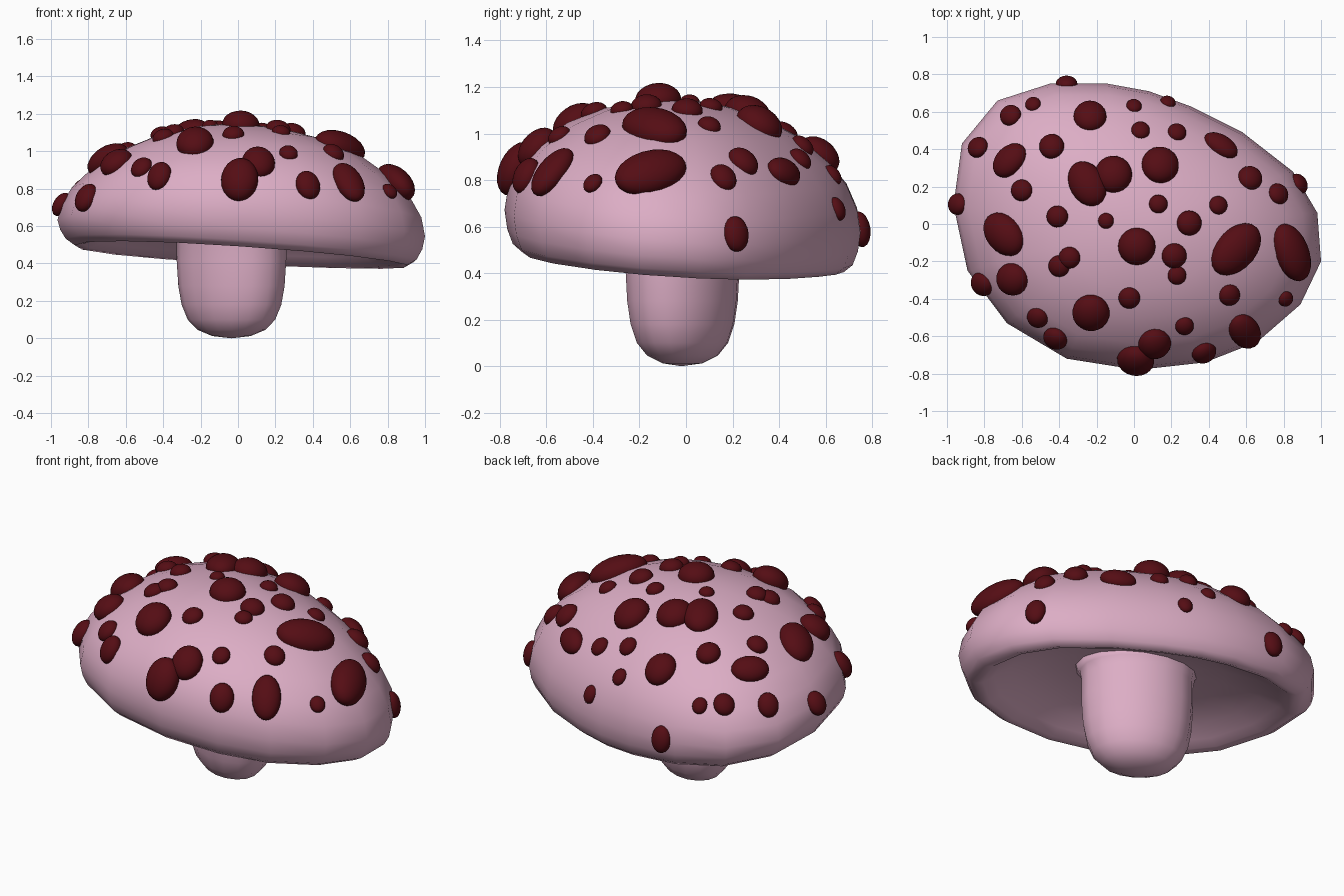
import bpy, bmesh
from mathutils import Vector, Matrix
from mathutils.bvhtree import BVHTree
from math import cos, sin, tau, radians

if "Cube" in bpy.data.objects:
    bpy.data.objects.remove(bpy.data.objects["Cube"])


def material(name, color):
    m = bpy.data.materials.new(name)
    m.diffuse_color = (*color, 1)
    m.use_nodes = True
    m.node_tree.nodes["Principled BSDF"].inputs["Base Color"].default_value = m.diffuse_color
    return m


def finish(bm, name, mat):
    bmesh.ops.recalc_face_normals(bm, faces=bm.faces)
    for f in bm.faces:
        f.smooth = True
    me = bpy.data.meshes.new(name)
    bm.to_mesh(me)
    me.materials.append(mat)
    ob = bpy.data.objects.new(name, me)
    bpy.context.collection.objects.link(ob)
    return ob


def skin(bm, rings):
    """Bridge consecutive vertex rings; a ring of one vertex is a pole."""
    loops = [[bm.verts.new(p) for p in ring] for ring in rings]
    for a, b in zip(loops, loops[1:]):
        n = max(len(a), len(b))
        for i in range(n):
            j = (i + 1) % n
            if len(a) == 1:
                bm.faces.new((a[0], b[i], b[j]))
            elif len(b) == 1:
                bm.faces.new((a[i], a[j], b[0]))
            else:
                bm.faces.new((a[i], b[i], b[j], a[j]))


pink = material("pink_flesh", (0.72, 0.42, 0.56))
red = material("dark_red", (0.09, 0.004, 0.007))

# Cap: irregular plan outline swept through a dome and hollow underside
outline = [(1.0, -.2), (.98, .06), (.85, .28), (.58, .49), (.3, .63), (.08, .71),
           (-.14, .75), (-.45, .75), (-.73, .66), (-.92, .43), (-.965, .1), (-.89, -.25),
           (-.68, -.53), (-.36, -.72), (.02, -.78), (.38, -.74), (.66, -.63), (.89, -.43)]
# (outline scale, height, tilt in x, crown bulge)
profile = [(.12, 1.138, .03, .05), (.25, 1.122, .03, .05), (.45, 1.078, .03, .05),
           (.65, 1.0, .03, .05), (.82, .892, .035, .05), (.92, .797, .04, .05),
           (.98, .695, .045, .04), (1.0, .6, .055, .03), (.985, .53, .065, .01),
           (.955, .475, .07, 0), (.905, .443, .07, 0), (.86, .452, .07, 0),
           (.8, .49, .06, 0), (.7, .55, .04, 0), (.5, .62, .02, 0), (.28, .635, 0, 0)]
rings = [[(0, 0, 1.142)]]
for s, h, tilt, bulge in profile:
    rings.append([(x * s, y * s, h - tilt * x * s - .07 * y * s
                   + bulge * s * s * (y * y - .5 * x * x)) for x, y in outline])
rings.append([(0, 0, .64)])
bm = bmesh.new()
skin(bm, rings)
bmesh.ops.recalc_face_normals(bm, faces=bm.faces)
bvh = BVHTree.FromBMesh(bm)
finish(bm, "cap", pink)
bm.free()

# Stem: rounded column, skewed oval in section, slightly flared at the top
rings = [[(-.035, -.02, 0)]]
for s, z in [(.35, .012), (.62, .045), (.8, .1), (.91, .18), (.97, .28),
             (1, .42), (1, .56), (1.03, .61), (1.1, .64)]:
    rings.append([(-.035 + .293 * s * cos(tau * i / 16),
                   -.015 + .247 * s * sin(tau * i / 16 - .27), z) for i in range(16)])
rings.append([(-.035, -.015, .66)])
bm = bmesh.new()
skin(bm, rings)
finish(bm, "stem", pink)
bm.free()

# Round spots grouped by radius; a third value fixes the height on steep parts
spots = {
    .1: [(.14, .315), (-.11, .265), (.015, -.12), (-.23, -.475), (.01, -.72, .845)],
    .088: [(-.235, .575), (-.65, -.295), (.11, -.64)],
    .067: [(-.44, .415), (.62, .245), (.295, .005), (.215, -.17), (-.435, -.635, .88),
           (.38, -.7, .825), (-.81, -.32, .75)],
    .058: [(-.66, .58), (-.835, .41), (-.6, .18), (.77, .16), (-.41, .04), (-.345, -.18),
           (-.40, -.225), (.51, -.38), (-.025, -.395), (-.515, -.5),
           (-.36, .76, .59), (.89, .22, .57), (-.95, .107, .72)],
    .05: [(.035, .5), (.23, .49), (.13, .107), (.45, .10), (.23, -.275), (.27, -.545)],
    .042: [(-.54, .64), (.185, .66, .68), (-.15, .017), (.81, -.4, .785), (0, .63)],
}
# Oval spots: place, half width, half length, plan direction of the long axis
ovals = [((.545, -.135), .11, .165, 42), ((.825, -.155, .815), .105, .165, -52),
         ((.58, -.55, .81), .08, .13, -60), ((-.695, -.055), .1, .135, 145),
         ((-.25, .215), .095, .13, -60), ((.465, .42), .068, .1, -40),
         ((-.665, .34), .08, .105, 45)]


def add_spot(bm, p, half_width, half_length, direction=None):
    if len(p) == 3:
        loc, n = bvh.find_nearest(Vector(p))[:2]
    else:
        loc, n = bvh.ray_cast(Vector((*p, 3)), Vector((0, 0, -1)))[:2]
    if direction is None:
        side = Vector((0, 0, 1)).cross(n).normalized()
        half_length *= 1 + .4 * (1 - n.z)
    else:
        a = radians(direction)
        side = n.cross(Vector((cos(a), sin(a), 0))).normalized()
    frame = Matrix((side, n.cross(side), n)).transposed().to_4x4()
    size = Matrix.Diagonal((half_width, half_length, half_width * .75, 1))
    bmesh.ops.create_icosphere(bm, subdivisions=3, radius=1,
                               matrix=Matrix.Translation(loc) @ frame @ size)


bm = bmesh.new()
for r, places in spots.items():
    for p in places:
        add_spot(bm, p, r, r)
for oval in ovals:
    add_spot(bm, *oval)
finish(bm, "spots", red)
bm.free()
